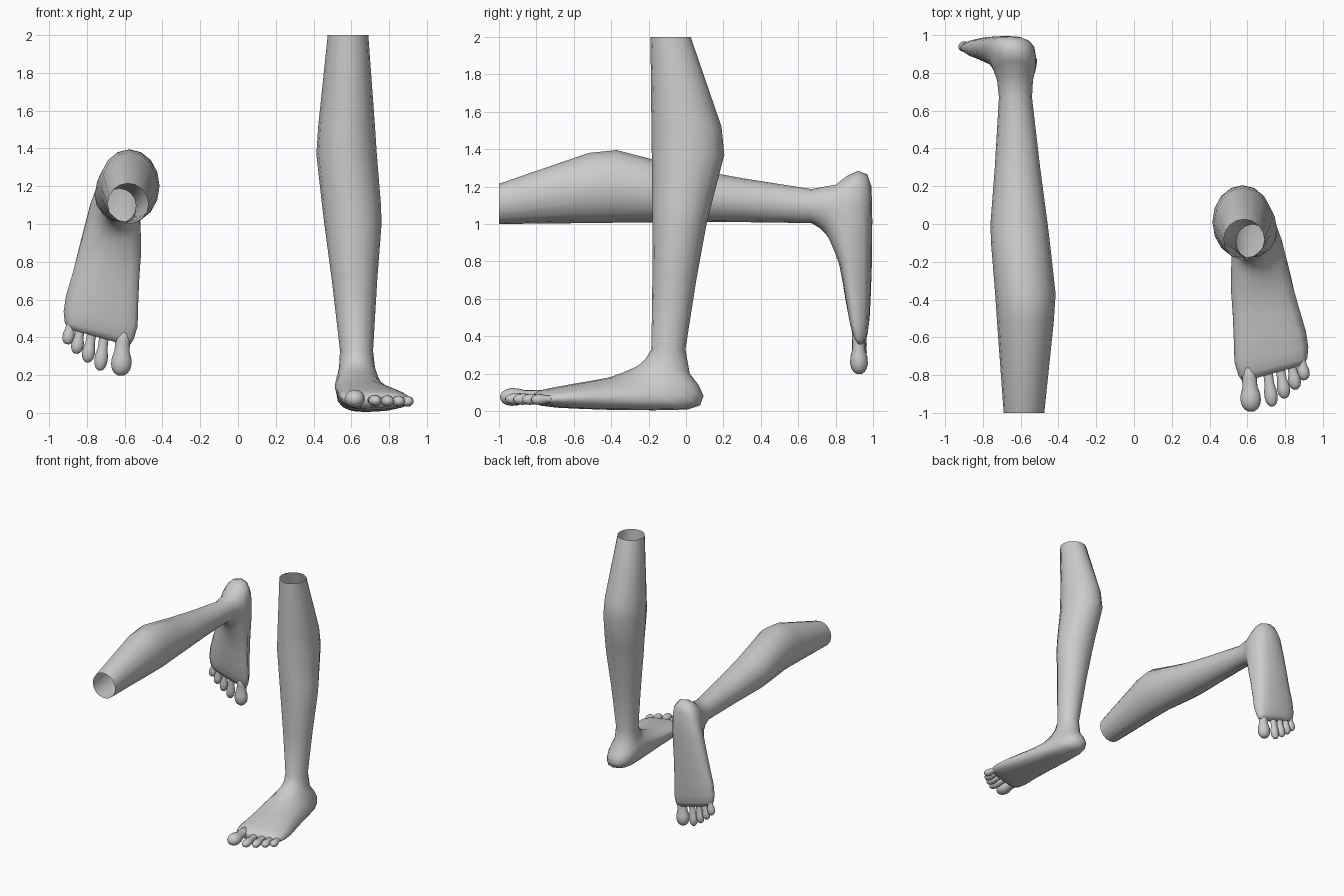
import bpy, math
from mathutils import Matrix, Vector

if "Cube" in bpy.data.objects:
    bpy.data.objects.remove(bpy.data.objects["Cube"])

skin = bpy.data.materials.new("plain grey")
skin.diffuse_color = (0.6, 0.6, 0.6, 1)
skin.use_nodes = True
skin.node_tree.nodes["Principled BSDF"].inputs["Base Color"].default_value = skin.diffuse_color
SIDES = 16


def spow(v, p):
    return math.copysign(abs(v) ** p, v)


def loft(name, rings, matrix, cap_start=False):
    """Skin a list of rings; the far end is always closed."""
    verts = [matrix @ p for ring in rings for p in ring]
    faces = []
    for i in range(len(rings) - 1):
        for j in range(SIDES):
            k = (j + 1) % SIDES
            a, b = i * SIDES, (i + 1) * SIDES
            faces.append((a + j, b + j, b + k, a + k))
    last = (len(rings) - 1) * SIDES
    faces.append(tuple(range(last + SIDES - 1, last - 1, -1)))
    if cap_start:
        faces.append(tuple(range(SIDES)))
    if matrix.determinant() < 0:
        faces = [f[::-1] for f in faces]
    me = bpy.data.meshes.new(name)
    me.from_pydata(verts, [], [f[::-1] for f in faces])
    me.materials.append(skin)
    me.shade_smooth()
    ob = bpy.data.objects.new(name, me)
    bpy.context.collection.objects.link(ob)


# Shin and calf: height, x min, x max, y front, y back
SHIN = [
    (2.00, .475, .69, -.19, .025),
    (1.52, .425, .725, -.185, .19),
    (1.37, .415, .735, -.183, .205),
    (1.10, .445, .757, -.18, .135),
    (1.00, .457, .76, -.18, .11),
    (0.70, .497, .737, -.18, .055),
    (0.33, .54, .715, -.185, -.003),
]
# Heel and foot: top (y, z), bottom (y, z), x min, x max, top lean, squareness, yaw
FOOT = [
    (-.215, .28, .02, .20, .535, .725, 0, 1, 0),
    (-.24, .255, .07, .135, .525, .74, 0, .95, 0),
    (-.27, .235, .094, .08, .518, .755, -.01, .9, 0),
    (-.30, .222, .075, .03, .518, .77, -.02, .85, 0),
    (-.34, .205, .01, .008, .52, .79, -.03, .8, 0),
    (-.41, .18, -.17, .004, .527, .83, -.05, .8, 0),
    (-.50, .163, -.40, .006, .54, .875, -.06, .8, 0),
    (-.60, .145, -.57, .012, .545, .91, -.06, .8, .1),
    (-.69, .128, -.69, .018, .543, .923, -.05, .8, .2),
    (-.755, .112, -.755, .026, .555, .918, -.03, .8, .25),
    (-.79, .092, -.79, .04, .575, .90, -.02, .8, .28),
]
# Toes: name, root (x, y), tip (x, y), bulb radius, bulb height centre
TOES = [
    ("big_toe", (.605, -.72), (.622, -.995), .054, .074),
    ("second_toe", (.70, -.72), (.733, -.968), .035, .064),
    ("middle_toe", (.765, -.71), (.80, -.925), .034, .062),
    ("fourth_toe", (.825, -.69), (.858, -.878), .033, .061),
    ("little_toe", (.875, -.66), (.905, -.828), .032, .060),
]
TOE_PROFILE = [(0, .75), (.35, .72), (.52, .74), (.66, .96), (.78, 1.0),
               (.88, .88), (.95, .62), (.99, .28)]


def ring(ty, tz, by, bz, x0, x1, lean=0, p=1, yaw=0):
    cx, rx = (x0 + x1) / 2, (x1 - x0) / 2
    pts = []
    for j in range(SIDES):
        a = 2 * math.pi * j / SIDES
        u, v = spow(math.cos(a), p), spow(math.sin(a), p)
        t = (v + 1) / 2
        x = cx + rx * u + lean * max(v, 0)
        pts.append(Vector((x, by + (ty - by) * t + yaw * (x - cx), bz + (tz - bz) * t)))
    return pts


def toe_rings(root, tip, r, zc):
    a, b = Vector((*root, zc + .005)), Vector((*tip, zc))
    side = (b - a).cross(Vector((0, 0, 1))).normalized() * -1
    out = []
    for t, s in TOE_PROFILE:
        c = a.lerp(b, t)
        out.append([c - side * math.cos(2 * math.pi * j / SIDES) * r * s * -1
                    + Vector((0, 0, math.sin(2 * math.pi * j / SIDES) * r * s * .88))
                    for j in range(SIDES)])
    # face direction matches the foot loft
    if side.x < 0:
        out = [r_[::-1] for r_ in out]
    return out


def build_leg(prefix, matrix):
    rings = [ring(f, z, b, z, x0, x1) for z, x0, x1, f, b in SHIN]
    rings += [ring(*row) for row in FOOT]
    loft(prefix + "_leg_and_foot", rings, matrix)
    for name, root, tip, r, zc in TOES:
        loft(prefix + "_" + name, toe_rings(root, tip, r, zc), matrix, True)


# Standing leg, and its mirrored twin kneeling with the shin lying along y
build_leg("standing", Matrix.Identity(4))
build_leg("kneeling", Matrix(((-1, 0, 0, 0), (0, 0, -1, 1), (0, 1, 0, 1.19), (0, 0, 0, 1))))
